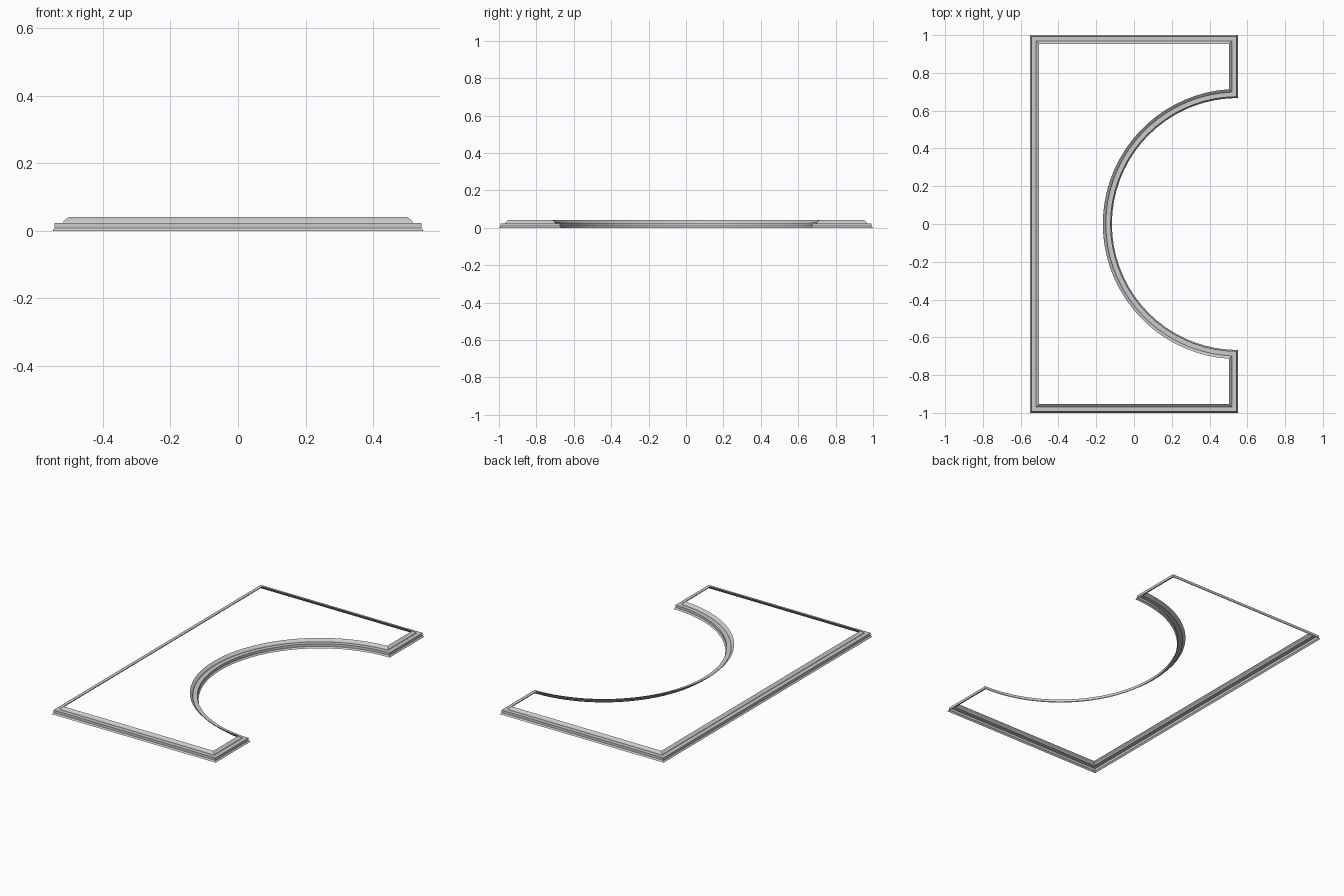
import bpy, bmesh, math

if "Cube" in bpy.data.objects:
    bpy.data.objects.remove(bpy.data.objects["Cube"])

HX, HY, R, SEG = 0.55, 1.0, 0.667, 36

# moulding profile: (inset from the outer edge, height), an open strip
PROFILE = [(0, 0), (0.007, 0.009), (0.007, 0.024), (0.032, 0.024),
           (0.034, 0.030), (0.048, 0.041)]


def outline(d):
    """Rectangle with a semicircular bite on the right, inset by d."""
    x, y, r = HX - d, HY - d, R + d
    a0 = math.pi / 2 + math.asin(d / r)          # where the arc meets the right edge
    a1 = 2 * math.pi - a0
    arc = [(HX + r * math.cos(a), r * math.sin(a))
           for a in (a0 + (a1 - a0) * i / SEG for i in range(SEG + 1))]
    return arc + [(x, -y), (-x, -y), (-x, y), (x, y)]


# skin the profile around the outline
bm = bmesh.new()
rings = [[bm.verts.new((x, y, z)) for x, y in outline(d)] for d, z in PROFILE]
for lo, hi in zip(rings, rings[1:]):
    n = len(lo)
    for i in range(n):
        j = (i + 1) % n
        # outline runs clockwise, so this order faces outward
        bm.faces.new((lo[j], hi[j], hi[i], lo[i]))
bm.normal_update()
# make sure the moulding faces up and outward
if sum(f.normal.z * f.calc_area() for f in bm.faces) < 0:
    bmesh.ops.reverse_faces(bm, faces=bm.faces[:])

mesh = bpy.data.meshes.new("moulding_frame")
bm.to_mesh(mesh)
bm.free()
frame = bpy.data.objects.new("moulding_frame", mesh)
bpy.context.collection.objects.link(frame)

# smooth along the curve, crisp along the steps
bpy.context.view_layer.objects.active = frame
frame.select_set(True)
bpy.ops.object.shade_smooth_by_angle(angle=math.radians(20))
